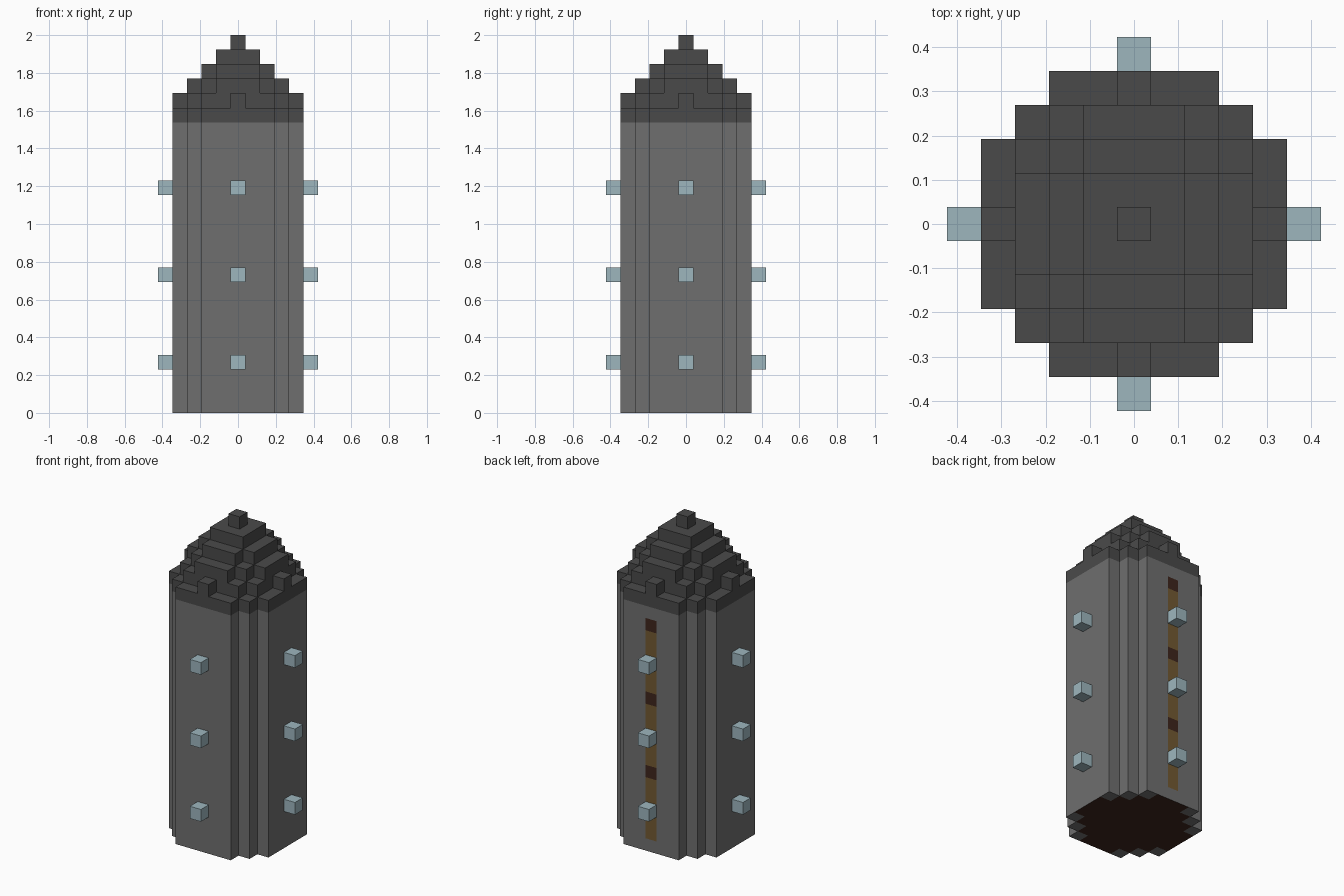
import bpy, bmesh, math
from mathutils import Vector

if "Cube" in bpy.data.objects:
    bpy.data.objects.remove(bpy.data.objects["Cube"], do_unlink=True)

U = 2 / 26  # edge of one building block


def material(name, srgb):
    linear = [((c / 255 + 0.055) / 1.055) ** 2.4 for c in srgb]
    mat = bpy.data.materials.new(name)
    mat.use_nodes = True
    mat.diffuse_color = (*linear, 1)
    mat.node_tree.nodes["Principled BSDF"].inputs["Base Color"].default_value = (*linear, 1)
    return mat


STONE = material("grey stone", (111, 111, 111))
SLATE = material("dark slate", (74, 74, 74))
GLASS = material("pale blue lamp", (157, 182, 190))
WOOD = material("brown wood", (115, 90, 50))
DARK_WOOD = material("dark brown wood", (62, 37, 28))


def finish(name, bm, mats):
    """Merge flat neighbouring faces of one colour and add the object."""
    bmesh.ops.recalc_face_normals(bm, faces=bm.faces[:])
    bmesh.ops.dissolve_limit(bm, angle_limit=math.radians(1), verts=bm.verts[:],
                             edges=bm.edges[:], delimit={'MATERIAL'})
    mesh = bpy.data.meshes.new(name)
    bm.to_mesh(mesh)
    bm.free()
    for mat in mats:
        mesh.materials.append(mat)
    obj = bpy.data.objects.new(name, mesh)
    bpy.context.scene.collection.objects.link(obj)
    return obj


def stepped_disc(reach, low, high):
    """Extrude the blocks whose squared distance from the axis is within reach."""
    bm = bmesh.new()
    for i in range(-4, 5):
        for j in range(-4, 5):
            if i * i + j * j <= reach:
                corners = [(-.5, -.5), (.5, -.5), (.5, .5), (-.5, .5)]
                bm.faces.new([bm.verts.new(((i + a) * U, (j + b) * U, low * U))
                              for a, b in corners])
    bmesh.ops.remove_doubles(bm, verts=bm.verts[:], dist=U / 100)
    top = bmesh.ops.extrude_face_region(bm, geom=bm.faces[:], use_keep_orig=True)
    bmesh.ops.translate(bm, vec=(0, 0, (high - low) * U),
                        verts=[g for g in top["geom"] if isinstance(g, bmesh.types.BMVert)])
    bmesh.ops.recalc_face_normals(bm, faces=bm.faces[:])
    return bm


# Tower wall, with a wooden floor below and a wooden strip up the back
bm = stepped_disc(20, 0, 20)
for level in (1, 6, 7, 12, 13, 18, 19):
    bmesh.ops.bisect_plane(bm, geom=bm.verts[:] + bm.edges[:] + bm.faces[:],
                           plane_co=(0, 0, level * U), plane_no=(0, 0, 1))
for face in bm.faces:
    c = face.calc_center_median() / U
    if face.normal.z < -0.9 and c.x ** 2 + c.y ** 2 < 17:
        face.material_index = 2
    elif face.normal.y > 0.9 and abs(c.x) < 0.3 and 1 < c.z < 19:
        face.material_index = 2 if int(c.z) % 6 == 0 else 1
finish("tower_wall", bm, [STONE, WOOD, DARK_WOOD])

# Stepped roof, one block per tier
for tier, reach in enumerate((20, 16, 10, 5, 2, 0)):
    finish(f"roof_tier_{tier + 1}", stepped_disc(reach, 20 + tier, 21 + tier), [SLATE])

# Lamps on all four sides at three heights
sides = {"front": (0, -1), "back": (0, 1), "left": (1, 0), "right": (-1, 0)}
for side, (x, y) in sides.items():
    for row, level in enumerate((3.5, 9.5, 15.5)):
        bm = bmesh.new()
        bmesh.ops.create_cube(bm, size=U)
        bmesh.ops.translate(bm, vec=Vector((5 * x, 5 * y, level)) * U, verts=bm.verts[:])
        finish(f"{side}_lamp_{row + 1}", bm, [GLASS])
